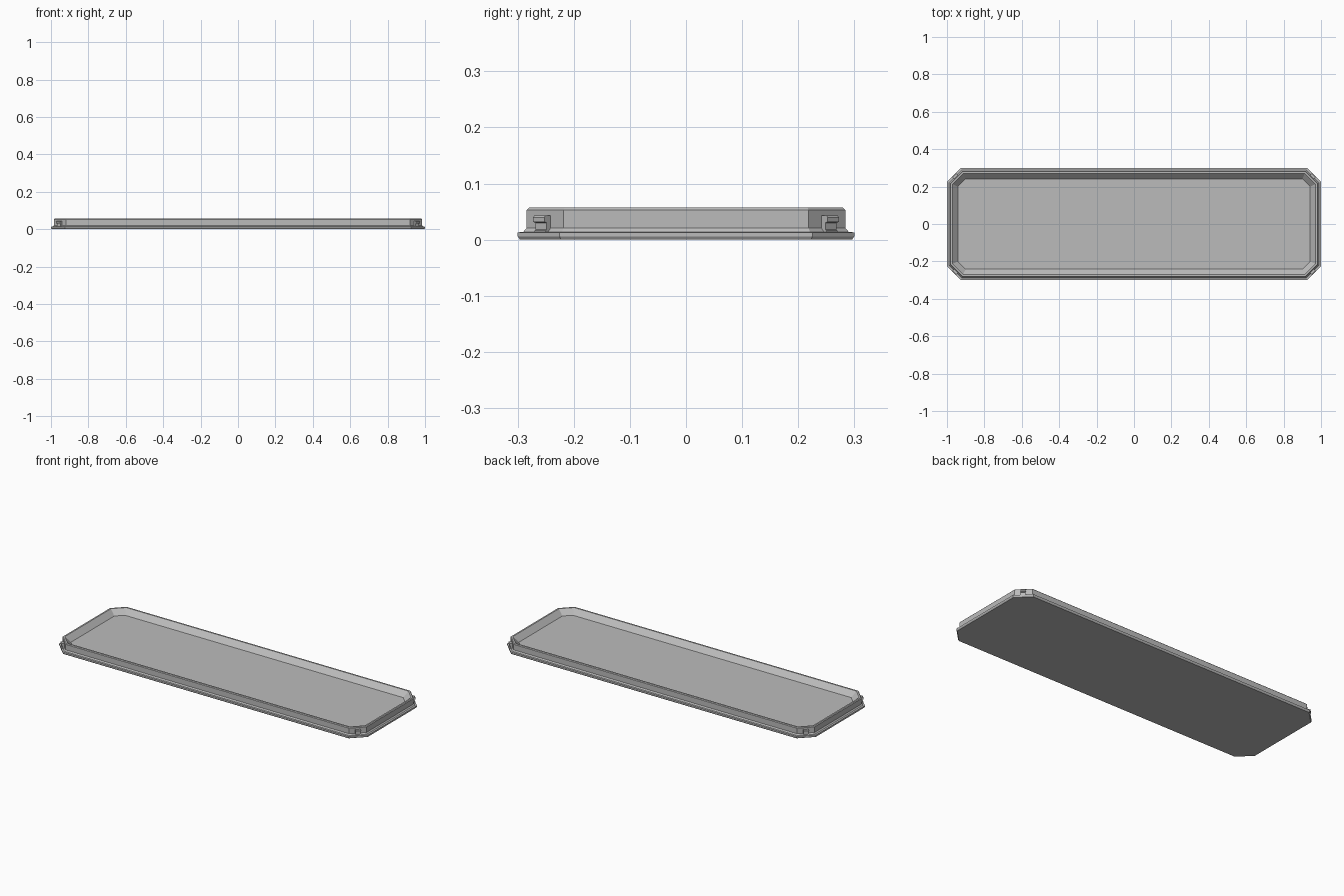
import bpy, bmesh, math
from mathutils import Vector

cube = bpy.data.objects.get("Cube")
if cube:
    bpy.data.objects.remove(cube, do_unlink=True)

HALF_X, HALF_Y, CHAMFER = 1.0, 0.30, 0.075

grey = bpy.data.materials.new("light grey")
grey.use_nodes = True
grey.diffuse_color = (0.5, 0.5, 0.5, 1)
grey.node_tree.nodes["Principled BSDF"].inputs["Base Color"].default_value = (0.5, 0.5, 0.5, 1)


def octagon(inset, z):
    """Chamfered rectangle, offset evenly inward."""
    x, y = HALF_X - inset, HALF_Y - inset
    c = CHAMFER - inset * (2 - math.sqrt(2))
    return [(x, c - y, z), (x, y - c, z), (x - c, y, z), (c - x, y, z),
            (-x, y - c, z), (-x, c - y, z), (c - x, -y, z), (x - c, -y, z)]


def finish(bm, name):
    bmesh.ops.recalc_face_normals(bm, faces=bm.faces)
    mesh = bpy.data.meshes.new(name)
    bm.to_mesh(mesh)
    bm.free()
    mesh.materials.append(grey)
    obj = bpy.data.objects.new(name, mesh)
    bpy.context.collection.objects.link(obj)


# Tray: (inset, height) profile from underside, over the rim, to the floor
profile = [(0.004, 0), (0, 0.006), (0, 0.013), (0.010, 0.014), (0.016, 0.021),
           (0.016, 0.053), (0.020, 0.057), (0.029, 0.057), (0.059, 0.027)]
bm = bmesh.new()
rings = [[bm.verts.new(p) for p in octagon(i, z)] for i, z in profile]
for low, high in zip(rings, rings[1:]):
    for k in range(8):
        n = (k + 1) % 8
        bm.faces.new((low[k], low[n], high[n], high[k]))
bm.faces.new(rings[0])
bm.faces.new(rings[-1])
finish(bm, "tray")

# Corner clips: hooked side profile (distance out from wall, height)
hook = [(-0.003, 0.012), (0.013, 0.012), (0.013, 0.016), (0.010, 0.018),
        (0.010, 0.030), (0.016, 0.032), (0.016, 0.040), (0.013, 0.043), (-0.003, 0.043)]
wall = 0.016
mid = CHAMFER - wall * (2 - math.sqrt(2))
for sx, side in ((1, "left"), (-1, "right")):
    for sy, end in ((-1, "front"), (1, "back")):
        origin = Vector((sx * (HALF_X - wall - mid / 2), sy * (HALF_Y - wall - mid / 2), 0))
        out = Vector((sx, sy, 0)).normalized()
        along = Vector((-out.y, out.x, 0))
        bm = bmesh.new()
        ends = [[bm.verts.new(origin + out * d + along * t + Vector((0, 0, z)))
                 for d, z in hook] for t in (-0.014, 0.014)]
        for k in range(len(hook)):
            n = (k + 1) % len(hook)
            bm.faces.new((ends[0][k], ends[0][n], ends[1][n], ends[1][k]))
        for ring in ends:
            bm.faces.new(ring)
        finish(bm, f"clip_{end}_{side}")
